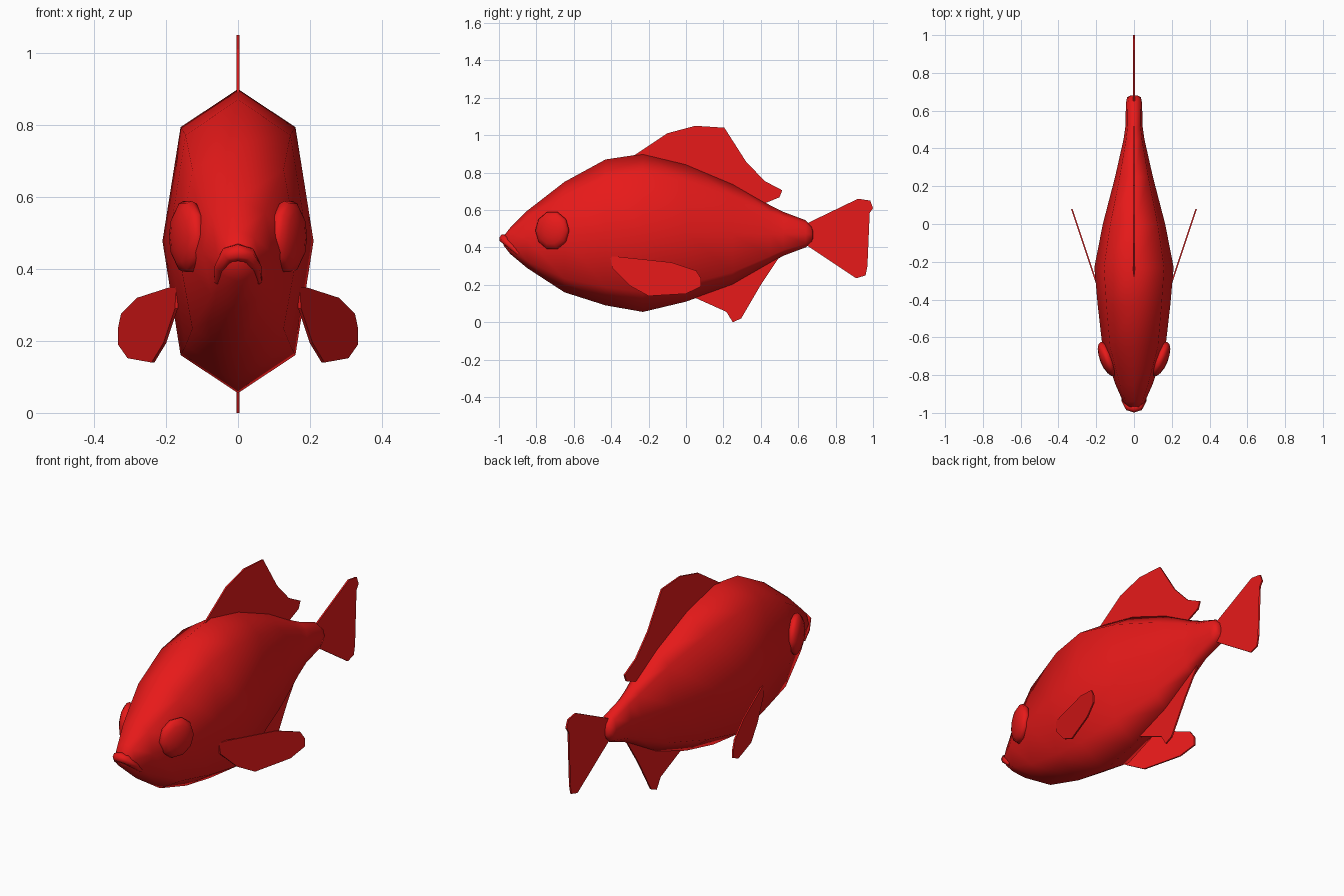
import bpy, bmesh, math
from mathutils import Matrix, Vector

if "Cube" in bpy.data.objects:
    bpy.data.objects.remove(bpy.data.objects["Cube"])

red = bpy.data.materials.new("red")
red.diffuse_color = (0.8, 0.01, 0.01, 1)
red.use_nodes = True
red.node_tree.nodes["Principled BSDF"].inputs["Base Color"].default_value = red.diffuse_color


def finish(name, bm, smooth=None):
    bmesh.ops.recalc_face_normals(bm, faces=bm.faces)
    me = bpy.data.meshes.new(name)
    bm.to_mesh(me)
    bm.free()
    ob = bpy.data.objects.new(name, me)
    bpy.context.collection.objects.link(ob)
    me.materials.append(red)
    if smooth:
        bpy.ops.object.select_all(action='DESELECT')
        ob.select_set(True)
        bpy.context.view_layer.objects.active = ob
        bpy.ops.object.shade_smooth_by_angle(angle=math.radians(smooth))
    return ob


def loft(name, rings, smooth):
    bm = bmesh.new()
    loops = [[bm.verts.new(p) for p in ring] for ring in rings]
    n = len(loops[0])
    for a, b in zip(loops, loops[1:]):
        for i in range(n):
            j = (i + 1) % n
            bm.faces.new((a[i], a[j], b[j], b[i]))
    bm.faces.new(loops[0])
    bm.faces.new(loops[-1])
    return finish(name, bm, smooth)


def fin(name, outline, x_of_y, thick=0.008):
    # thin plate cut to a (y, z) outline and placed at x = x_of_y(y)
    bm = bmesh.new()
    sides = [[bm.verts.new((x_of_y(y) + s * thick / 2, y, z)) for y, z in outline]
             for s in (-1, 1)]
    n = len(outline)
    for i in range(n):
        j = (i + 1) % n
        bm.faces.new((sides[0][i], sides[0][j], sides[1][j], sides[1][i]))
    caps = [bm.faces.new(s) for s in sides]
    bmesh.ops.triangulate(bm, faces=caps)
    return finish(name, bm)


# Body: eight-sided sections given as (y, top, bottom, half width)
sections = [(-0.975, 0.46, 0.41, 0.03), (-0.94, 0.505, 0.365, 0.058),
            (-0.85, 0.595, 0.29, 0.098), (-0.65, 0.75, 0.16, 0.167),
            (-0.43, 0.87, 0.09, 0.192), (-0.23, 0.90, 0.055, 0.21),
            (0.0, 0.845, 0.11, 0.165), (0.25, 0.74, 0.20, 0.1),
            (0.45, 0.625, 0.315, 0.055), (0.52, 0.59, 0.355, 0.045),
            (0.64, 0.545, 0.40, 0.043), (0.672, 0.51, 0.43, 0.036),
            (0.68, 0.485, 0.45, 0.02)]
unit = [(0, 1), (0.76, 0.75), (1, 0), (0.76, -0.75),
        (0, -1), (-0.76, -0.75), (-1, 0), (-0.76, 0.75)]
loft("body", [[(u * w, y, (t + b) / 2 + v * (t - b) / 2) for u, v in unit]
              for y, t, b, w in sections], 85)

# Upper lip: arch swept around the snout, (x, y, z, radius)
half = [(0.057, -0.895, 0.365, 0.010), (0.05, -0.935, 0.405, 0.016),
        (0.025, -0.968, 0.44, 0.024)]
path = half + [(0, -0.974, 0.446, 0.025)] + [(-x, y, z, r) for x, y, z, r in half[::-1]]
rings = []
for i, (x, y, z, r) in enumerate(path):
    a = Vector(path[max(i - 1, 0)][:3])
    b = Vector(path[min(i + 1, len(path) - 1)][:3])
    d = (b - a).normalized()
    up = Vector((0, -0.5, 0.87))
    side = d.cross(up).normalized()
    up = side.cross(d)
    rings.append([Vector((x, y, z)) + r * (math.cos(k * math.pi / 4) * side +
                  math.sin(k * math.pi / 4) * up) for k in range(8)])
loft("upper_lip", rings, 60)

# Paired eyes and pectoral fins
pectoral = [(-0.405, 0.35), (-0.36, 0.35), (-0.08, 0.32), (0.055, 0.275),
            (0.08, 0.235), (0.08, 0.19), (0.0, 0.152), (-0.2, 0.14),
            (-0.3, 0.195), (-0.395, 0.29)]
for side, label in ((1, "left"), (-1, "right")):
    bm = bmesh.new()
    place = (Matrix.Translation((side * 0.14, -0.715, 0.49))
             @ Matrix.Rotation(side * math.radians(-22), 4, 'Z')
             @ Matrix.Diagonal((0.04, 0.098, 0.104, 1))
             @ Matrix.Rotation(math.pi / 2, 4, 'Y'))
    bmesh.ops.create_uvsphere(bm, u_segments=10, v_segments=8, radius=1, matrix=place)
    finish(label + "_eye", bm, 60)
    fin(label + "_pectoral_fin", pectoral, lambda y: side * (0.303 + y / 3))

# Centre fins
fin("dorsal_fin", [(-0.28, 0.89), (-0.1, 1.01), (0.05, 1.05), (0.205, 1.04),
                   (0.32, 0.86), (0.42, 0.755), (0.515, 0.705), (0.5, 0.668),
                   (0.42, 0.635), (0.3, 0.68), (0.0, 0.80)], lambda y: 0)
fin("anal_fin", [(0.05, 0.13), (0.15, 0.10), (0.21, 0.065), (0.25, 0.0),
                 (0.295, 0.02), (0.4, 0.2), (0.51, 0.365), (0.3, 0.27)], lambda y: 0)
fin("tail_fin", [(0.64, 0.525), (0.92, 0.66), (0.985, 0.65), (1.0, 0.61),
                 (0.895, 0.455), (0.97, 0.30), (0.96, 0.25), (0.91, 0.235),
                 (0.64, 0.415)], lambda y: 0)
